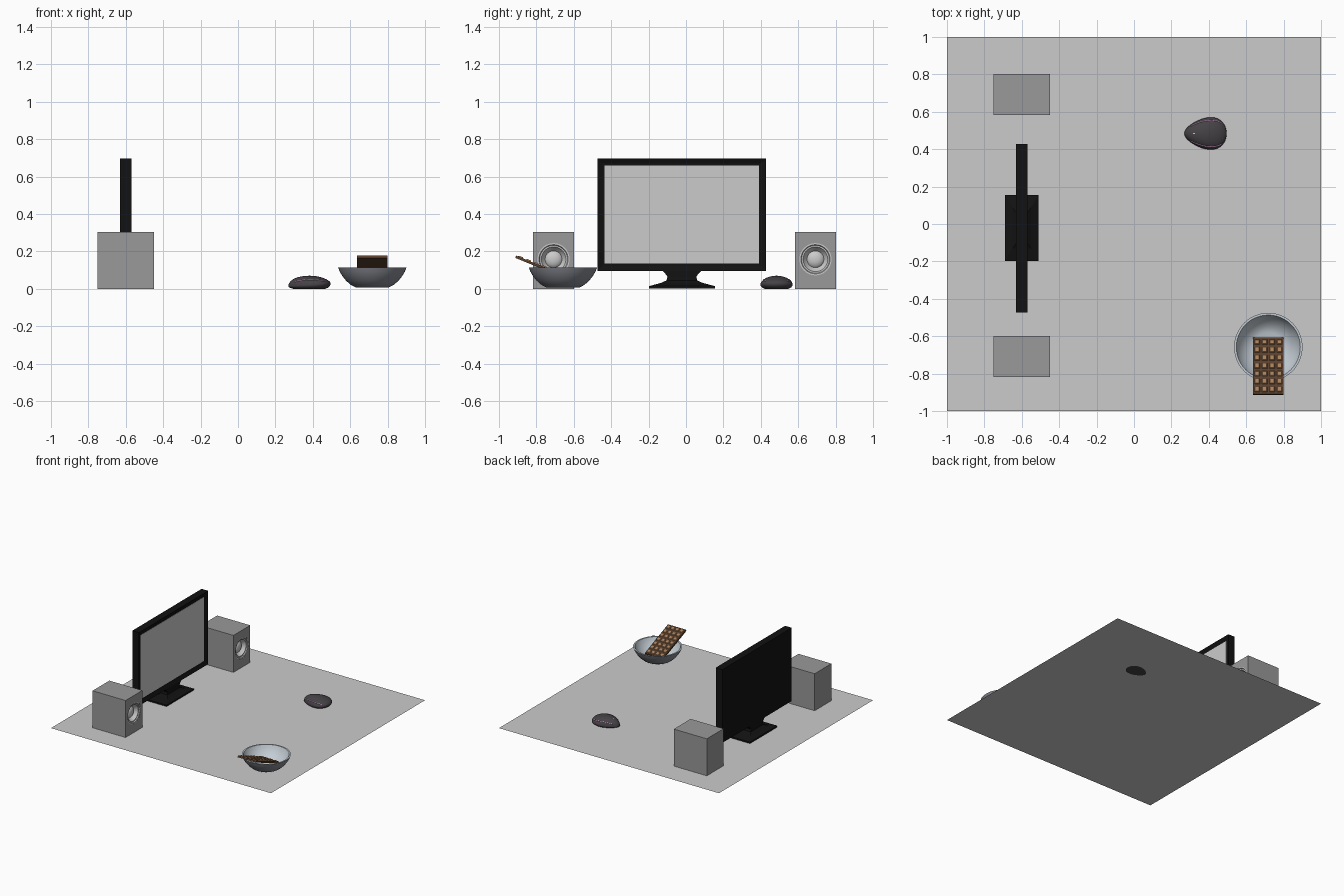
import bpy, bmesh
from math import sin, cos, pi, radians, sqrt
from mathutils import Matrix, Vector

if "Cube" in bpy.data.objects:
    bpy.data.objects.remove(bpy.data.objects["Cube"])


def material(name, r, g, b):
    m = bpy.data.materials.new(name)
    m.diffuse_color = (r, g, b, 1)
    m.use_nodes = True
    m.node_tree.nodes["Principled BSDF"].inputs["Base Color"].default_value = m.diffuse_color
    return m


BLACK = material("black_plastic", 0.006, 0.006, 0.006)
CASE = material("case_grey", 0.32, 0.32, 0.32)
DARK = material("mouse_dark", 0.06, 0.055, 0.06)
PINK = material("pink_glow", 0.85, 0.4, 0.8)
BOWL_OUT = material("bowl_outside", 0.24, 0.25, 0.28)
BOWL_IN = material("bowl_inside", 0.55, 0.61, 0.66)
COCOA = material("cocoa_dark", 0.10, 0.05, 0.025)
COCOA_TOP = material("cocoa_light", 0.40, 0.22, 0.11)


def finish(bm, name, mat=None, smooth=False):
    bmesh.ops.recalc_face_normals(bm, faces=bm.faces)
    me = bpy.data.meshes.new(name)
    bm.to_mesh(me)
    bm.free()
    ob = bpy.data.objects.new(name, me)
    bpy.context.collection.objects.link(ob)
    if mat:
        me.materials.append(mat)
    if smooth:
        bpy.ops.object.select_all(action='DESELECT')
        ob.select_set(True)
        bpy.context.view_layer.objects.active = ob
        bpy.ops.object.shade_smooth_by_angle(angle=radians(40))
    return ob


def add_box(bm, lo, hi):
    lo, hi = Vector(lo), Vector(hi)
    mat = Matrix.Translation((lo + hi) / 2) @ Matrix.Diagonal((*(hi - lo), 1))
    return bmesh.ops.create_cube(bm, size=1, matrix=mat)['verts']


def box(name, lo, hi, mat=None):
    bm = bmesh.new()
    add_box(bm, lo, hi)
    return finish(bm, name, mat)


def lathe(name, profile, mat=None, steps=48):
    """Revolve (radius, height) points round z."""
    bm = bmesh.new()
    vs = [bm.verts.new((r, 0, z)) for r, z in profile]
    es = [bm.edges.new(p) for p in zip(vs, vs[1:])]
    bmesh.ops.spin(bm, geom=vs + es, cent=(0, 0, 0), axis=(0, 0, 1),
                   angle=2 * pi, steps=steps, use_duplicate=False)
    bmesh.ops.remove_doubles(bm, verts=bm.verts, dist=1e-5)
    return finish(bm, name, mat, True)


# Table top: a single flat sheet
bm = bmesh.new()
bmesh.ops.create_grid(bm, x_segments=1, y_segments=1, size=1)
finish(bm, "table_top")

# Speakers: box with a round recess holding a stepped cone
for side, y in (("left", -0.708), ("right", 0.692)):
    case = box(side + "_speaker_case", (-0.75, y - 0.109, 0), (-0.45, y + 0.109, 0.304), CASE)
    bm = bmesh.new()
    bmesh.ops.create_cone(bm, cap_ends=True, segments=48, radius1=0.086, radius2=0.086, depth=0.12,
                          matrix=Matrix.Translation((-0.45, y, 0.158)) @ Matrix.Rotation(pi / 2, 4, 'Y'))
    cutter = finish(bm, side + "_hole_cutter")
    cutter.hide_render = True
    cutter.hide_set(True)
    cut = case.modifiers.new("hole", 'BOOLEAN')
    cut.object, cut.operation, cut.solver = cutter, 'DIFFERENCE', 'EXACT'
    cone = lathe(side + "_speaker_cone",
                 [(0.087, -0.001), (0.078, -0.001), (0.074, -0.008), (0.066, -0.008),
                  (0.062, -0.016), (0.045, -0.036), (0.042, -0.032), (0.03, -0.024),
                  (0.015, -0.02), (0, -0.019)])
    cone.location = (-0.45, y, 0.158)
    cone.rotation_euler = (0, pi / 2, 0)

# Monitor: slab with inset screen opening on the +x side
bm = bmesh.new()
add_box(bm, (-0.63, -0.473, 0.096), (-0.57, 0.427, 0.698))
bm.normal_update()
front = [f for f in bm.faces if f.normal.x > 0.9]
bmesh.ops.inset_region(bm, faces=front, thickness=0.038)
bmesh.ops.translate(bm, verts=front[0].verts, vec=(-0.012, 0, 0))
finish(bm, "monitor_frame", BLACK)
box("monitor_screen", (-0.59, -0.435, 0.134), (-0.58, 0.389, 0.66))

# Monitor stand: rectangles lofted from base plate up through the neck
bm = bmesh.new()
rings = []
for z, hx, hy in ((0.002, 0.09, 0.177), (0.014, 0.09, 0.177), (0.032, 0.05, 0.11),
                  (0.045, 0.03, 0.082), (0.065, 0.028, 0.077), (0.082, 0.028, 0.09),
                  (0.098, 0.028, 0.105)):
    rings.append([bm.verts.new((-0.6 + sx * hx, -0.022 + sy * hy, z))
                  for sx, sy in ((-1, -1), (1, -1), (1, 1), (-1, 1))])
for a, b in zip(rings, rings[1:]):
    for i in range(4):
        j = (i + 1) % 4
        bm.faces.new((a[i], a[j], b[j], b[i]))
bm.faces.new(rings[0])
bm.faces.new(rings[-1])
finish(bm, "monitor_stand", BLACK)


# Mouse: a sphere reshaped into an egg with a flat bottom
def mouse_point(u, v, w):
    z = 0.02 + 0.008 * u * (1 - abs(w))
    z += (0.07 - z) * w if w > 0 else (z + 0.002) * max(1.4 * w, -1)
    return Vector((0.382 + 0.113 * u, 0.484 + 0.083 * v * (1 + 0.3 * u), z))


bm = bmesh.new()
bmesh.ops.create_uvsphere(bm, u_segments=40, v_segments=24, radius=1)
for v in bm.verts:
    v.co = mouse_point(*v.co)
finish(bm, "mouse_body", DARK, True)

# Glowing strip arched along both sides of the mouse
for side, s in (("left", -1), ("right", 1)):
    cu = bpy.data.curves.new(side + "_mouse_strip", 'CURVE')
    cu.dimensions = '3D'
    cu.bevel_depth, cu.bevel_resolution = 0.0025, 2
    sp = cu.splines.new('POLY')
    sp.points.add(20)
    for i, p in enumerate(sp.points):
        u = -0.7 + 1.45 * i / 20
        w = 0.2 + 0.38 * (1 - u * u)
        p.co = (*mouse_point(u, s * sqrt(max(0, 1 - u * u - w * w)), w), 1)
    cu.materials.append(PINK)
    bpy.context.collection.objects.link(bpy.data.objects.new(side + "_mouse_strip", cu))

# Scroll wheel
bm = bmesh.new()
bmesh.ops.create_uvsphere(bm, u_segments=20, v_segments=12, radius=1,
                          matrix=Matrix.Translation((0.315, 0.484, 0.051)) @ Matrix.Rotation(radians(-30), 4, 'Y')
                          @ Matrix.Diagonal((0.021, 0.009, 0.008, 1)))
finish(bm, "mouse_wheel", None, True)

# Bowl: outer and inner shells meeting at the rim
outer = lathe("bowl_outside", [(0, 0.008), (0.09, 0.008), (0.115, 0.021), (0.14, 0.043),
                               (0.16, 0.068), (0.174, 0.092), (0.183, 0.115)], BOWL_OUT)
inner = lathe("bowl_inside", [(0.183, 0.115), (0.171, 0.115), (0.163, 0.095), (0.149, 0.072),
                              (0.13, 0.05), (0.106, 0.031), (0.08, 0.021), (0, 0.018)], BOWL_IN)
for ob in (outer, inner):
    ob.location = (0.718, -0.658, 0)

# Chocolate bar: tilted slab with a 4 x 7 grid of bevelled blocks
tilt = Matrix.Translation((0.718, -0.76, 0.112)) @ Matrix.Rotation(radians(-22), 4, 'X')
slab = box("chocolate_slab", (-0.082, -0.162, -0.008), (0.082, 0.162, 0.005), COCOA)
slab.matrix_world = tilt
bm = bmesh.new()
for i in range(4):
    for j in range(7):
        x, y = (i - 1.5) * 0.04, (j - 3) * 0.0455
        bmesh.ops.create_cone(bm, cap_ends=True, segments=4, radius1=0.021, radius2=0.016, depth=0.006,
                              matrix=Matrix.Translation((x, y, 0.0075)) @ Matrix.Rotation(pi / 4, 4, 'Z'))
blocks = finish(bm, "chocolate_blocks", COCOA_TOP)
blocks.matrix_world = tilt
